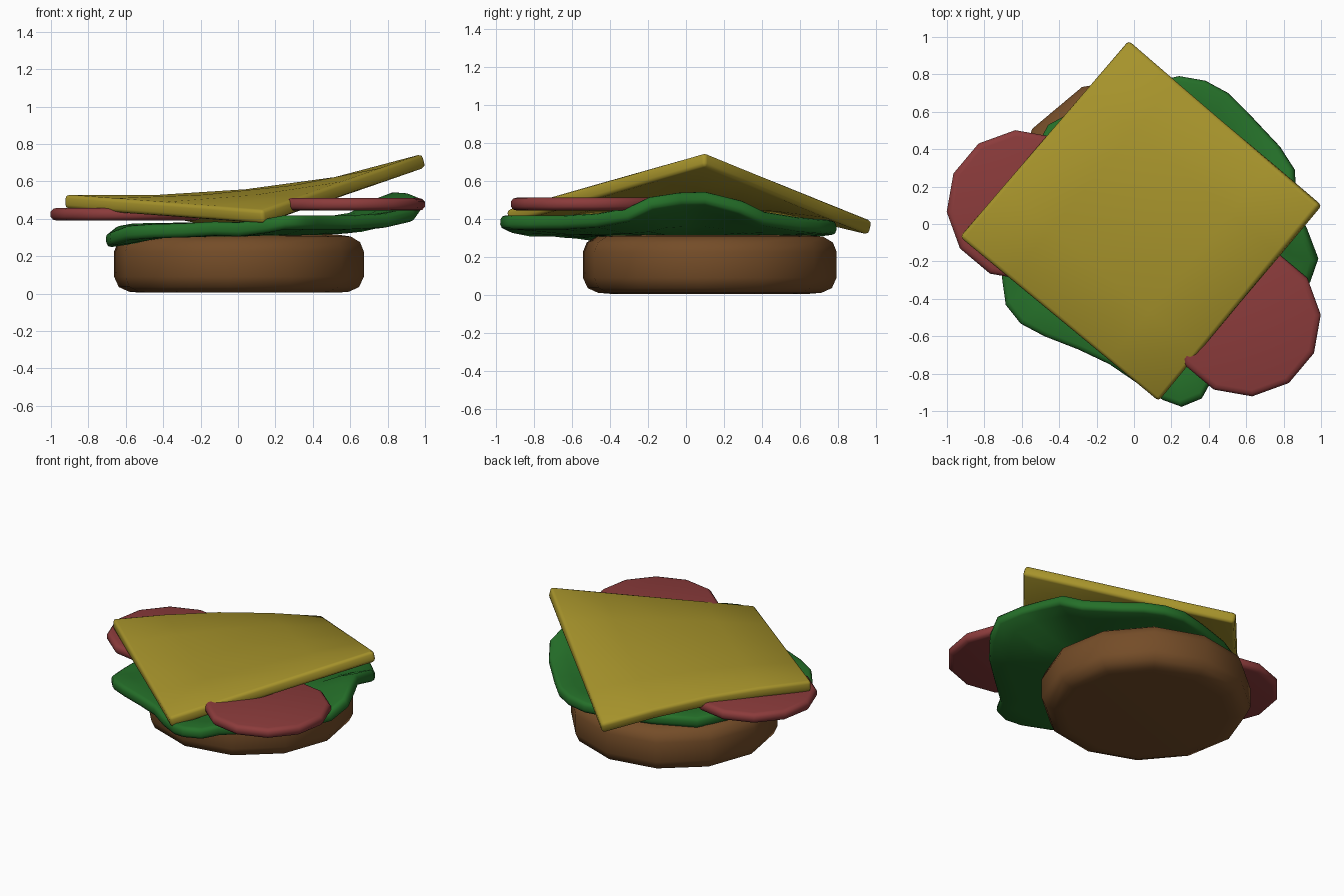
import bpy, bmesh, math
from mathutils import Vector

if "Cube" in bpy.data.objects:
    bpy.data.objects.remove(bpy.data.objects["Cube"])


def material(name, rgb):
    m = bpy.data.materials.new(name)
    m.diffuse_color = (*rgb, 1)
    m.use_nodes = True
    m.node_tree.nodes["Principled BSDF"].inputs["Base Color"].default_value = m.diffuse_color
    return m


BROWN = material("bun brown", (0.175, 0.073, 0.021))
RED = material("tomato red", (0.26, 0.044, 0.044))
GREEN = material("lettuce green", (0.018, 0.16, 0.022))
YELLOW = material("cheese yellow", (0.38, 0.29, 0.024))


def make(name, bm, mat, thickness=0, bevel=0, segments=2):
    bmesh.ops.recalc_face_normals(bm, faces=bm.faces)
    if thickness:  # open sheet: make sure it faces up before thickening
        if sum(f.normal.z for f in bm.faces) < 0:
            bmesh.ops.reverse_faces(bm, faces=bm.faces)
    me = bpy.data.meshes.new(name)
    bm.to_mesh(me)
    bm.free()
    ob = bpy.data.objects.new(name, me)
    bpy.context.collection.objects.link(ob)
    me.materials.append(mat)
    me.shade_smooth()
    if thickness:
        s = ob.modifiers.new("thickness", 'SOLIDIFY')
        s.thickness = thickness
        s.offset = -1
    if bevel:
        b = ob.modifiers.new("soft_edge", 'BEVEL')
        b.width = bevel
        b.segments = segments
        b.limit_method = 'ANGLE'
        b.angle_limit = math.radians(45)
    return ob


def disc(name, mat, centre, profile, turn, sides=12):
    """Lathe a closed (radius, z) profile with capped ends."""
    bm = bmesh.new()
    rings = []
    for r, z in profile:
        rings.append([bm.verts.new((centre[0] + r * math.cos(turn + math.tau * i / sides),
                                    centre[1] + r * math.sin(turn + math.tau * i / sides), z))
                      for i in range(sides)])
    for a, b in zip(rings, rings[1:]):
        for i in range(sides):
            j = (i + 1) % sides
            bm.faces.new((a[i], a[j], b[j], b[i]))
    bm.faces.new(rings[0][::-1])
    bm.faces.new(rings[-1])
    return make(name, bm, mat)


# Bottom bun
disc("bottom_bun", BROWN, (0.005, 0.125),
     [(0.53, 0.005), (0.59, 0.01), (0.645, 0.035), (0.67, 0.09), (0.67, 0.225),
      (0.65, 0.275), (0.60, 0.305), (0.53, 0.315)], math.radians(25))

# Two tomato slices
for name, cx, cy, z in (("tomato_slice_left", -0.6, 0.1, 0.39),
                        ("tomato_slice_right", 0.597, -0.52, 0.443)):
    disc(name, RED, (cx, cy),
         [(0.37, z), (0.39, z + 0.005), (0.403, z + 0.02), (0.403, z + 0.048),
          (0.39, z + 0.063), (0.37, z + 0.068)], math.radians(5))

# Wavy lettuce leaf: rim outline (x, y, top z) with rings shrinking to a centre
rim = [(0.24, 0.79, .39), (0.38, 0.765, .395), (0.5, 0.7, .40), (0.6, 0.6, .41),
       (0.77, 0.42, .44), (0.845, 0.3, .50), (0.85, 0.1, .55), (0.91, -0.04, .545),
       (0.97, -0.2, .52), (0.93, -0.32, .46), (0.8, -0.48, .43), (0.6, -0.66, .42),
       (0.42, -0.82, .42), (0.36, -0.93, .42), (0.25, -0.975, .42), (0.15, -0.94, .40),
       (0, -0.84, .38), (-0.13, -0.75, .385), (-0.3, -0.67, .375), (-0.48, -0.6, .37),
       (-0.61, -0.53, .36), (-0.69, -0.43, .33), (-0.71, -0.28, .32), (-0.66, 0, .36),
       (-0.58, 0.3, .375), (-0.46, 0.53, .37), (-0.2, 0.67, .38), (0.06, 0.75, .385)]
mid = Vector((0.05, 0.05, 0.38))
bm = bmesh.new()
rings = []
for f, lift in ((1, 1), (0.86, 0.75), (0.68, 0.3), (0.35, 0.05)):
    rings.append([bm.verts.new((mid.x + (x - mid.x) * f, mid.y + (y - mid.y) * f,
                                mid.z + (z - mid.z) * lift)) for x, y, z in rim])
n = len(rim)
for a, b in zip(rings, rings[1:]):
    for i in range(n):
        j = (i + 1) % n
        bm.faces.new((a[i], a[j], b[j], b[i]))
centre = bm.verts.new(mid)
for i in range(n):
    bm.faces.new((rings[-1][i], rings[-1][(i + 1) % n], centre))
make("lettuce_leaf", bm, GREEN, thickness=0.075, bevel=0.025)

# Cheese slice: square sheet with drooping front and back corners, raised right corner
A, B, C, D = (Vector(v) for v in ((-0.93, -0.07, .53), (-0.03, 0.985, .385),
                                  (0.99, 0.10, .75), (0.13, -0.95, .445)))
bm = bmesh.new()
N = 4
grid = []
for i in range(N + 1):
    u = i / N
    row = []
    for j in range(N + 1):
        v = j / N
        p = A.lerp(B, u).lerp(D.lerp(C, u), v)
        # slight bulge along the left half
        p.z += 0.04 * math.sin(math.pi * u) * (1 - v)
        p.z += 0.01 * math.sin(math.pi * u) * math.sin(math.pi * v)
        row.append(bm.verts.new(p))
    grid.append(row)
for i in range(N):
    for j in range(N):
        bm.faces.new((grid[i][j], grid[i + 1][j], grid[i + 1][j + 1], grid[i][j + 1]))
make("cheese_slice", bm, YELLOW, thickness=0.075, bevel=0.02)
